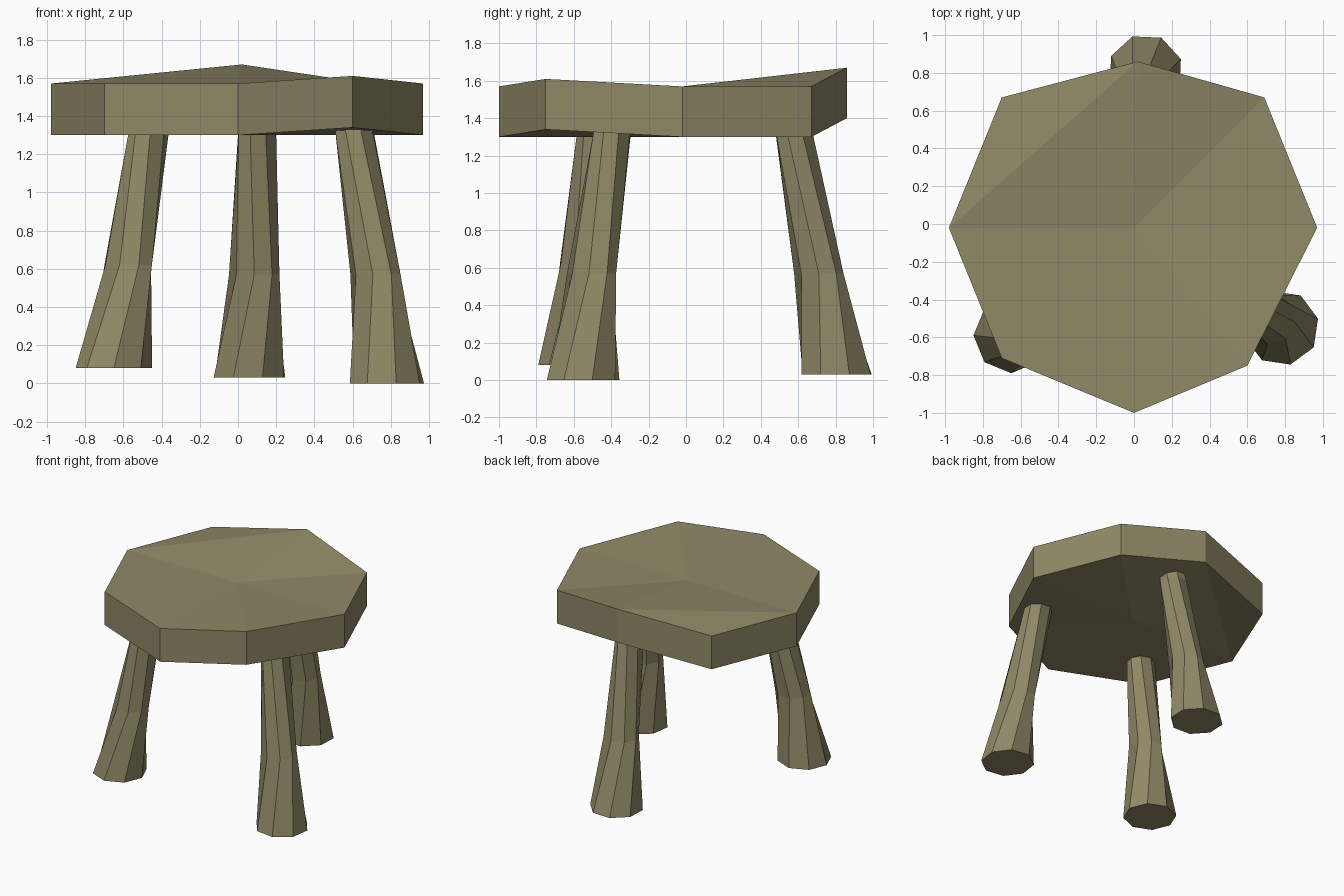
import bpy, bmesh, math

if "Cube" in bpy.data.objects:
    bpy.data.objects.remove(bpy.data.objects["Cube"])

wood = bpy.data.materials.new("olive wood")
wood.diffuse_color = (0.28, 0.25, 0.135, 1)
wood.use_nodes = True
wood.node_tree.nodes["Principled BSDF"].inputs["Base Color"].default_value = wood.diffuse_color


def make_object(name, bm):
    bmesh.ops.recalc_face_normals(bm, faces=bm.faces[:])
    mesh = bpy.data.meshes.new(name)
    bm.to_mesh(mesh)
    bm.free()
    mesh.materials.append(wood)
    obj = bpy.data.objects.new(name, mesh)
    bpy.context.scene.collection.objects.link(obj)
    return obj


# Seat: rough octagonal slab with two raised corners
def build_seat(thickness=0.27):
    rim = [(0.97, -0.02, 1.57), (0.69, 0.67, 1.57), (0.02, 0.86, 1.67),
           (-0.70, 0.67, 1.57), (-0.98, -0.02, 1.57), (-0.70, -0.71, 1.57),
           (0.0, -1.0, 1.57), (0.60, -0.75, 1.61)]
    bm = bmesh.new()
    rings = []
    for drop in (0, thickness):
        ring = [bm.verts.new((x, y, z - drop)) for x, y, z in rim]
        mid = bm.verts.new((0, -0.02, 1.57 - drop))
        # left rear quarter folds along its rim diagonal, the rest fan out
        for i in range(8):
            if i not in (2, 3):
                bm.faces.new((mid, ring[i], ring[(i + 1) % 8]))
        bm.faces.new((mid, ring[2], ring[4]))
        bm.faces.new((ring[2], ring[3], ring[4]))
        rings.append(ring)
    for i in range(8):
        j = (i + 1) % 8
        bm.faces.new((rings[0][i], rings[0][j], rings[1][j], rings[1][i]))
    make_object("seat", bm)


# Leg: eight-sided tapering tube through foot, knee and top, slightly twisted
def build_leg(name, foot, knee, top, phase):
    tip = tuple(t + (t - k) * 0.09 for t, k in zip(top, knee))  # hidden in seat
    stations = [(foot, 0.2, 0), (knee, 0.132, 25), (top, 0.106, 5), (tip, 0.103, 4)]
    bm = bmesh.new()
    rings = []
    for (x, y, z), r, twist in stations:
        angles = [math.radians(phase + twist + 45 * i) for i in range(8)]
        rings.append([bm.verts.new((x + r * math.cos(a), y + r * math.sin(a), z))
                      for a in angles])
    for low, high in zip(rings, rings[1:]):
        for i in range(8):
            j = (i + 1) % 8
            bm.faces.new((low[i], low[j], high[j], high[i]))
    bm.faces.new(rings[0])
    bm.faces.new(rings[-1])
    make_object(name, bm)


build_seat()
build_leg("front_right_leg", (0.78, -0.55, 0.0), (0.72, -0.505, 0.57), (0.61, -0.395, 1.32), 14)
build_leg("front_left_leg", (-0.65, -0.59, 0.08), (-0.575, -0.55, 0.62), (-0.47, -0.48, 1.30), 0)
build_leg("back_leg", (0.06, 0.805, 0.03), (0.085, 0.71, 0.57), (0.10, 0.58, 1.31), 20)
